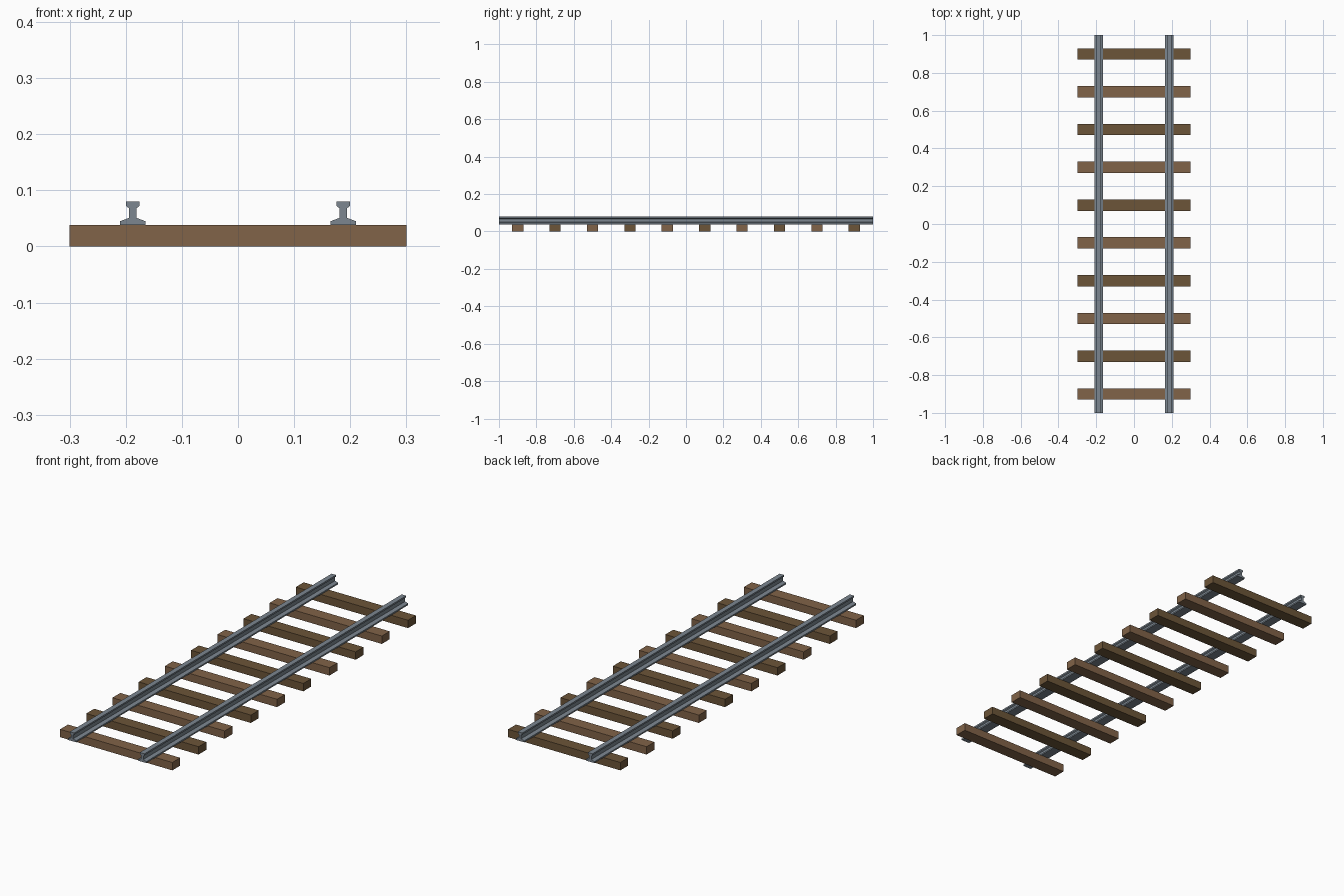
import bpy, bmesh

if "Cube" in bpy.data.objects:
    bpy.data.objects.remove(bpy.data.objects["Cube"])

LENGTH = 2.0
TIE_SIZE = (0.6, 0.06, 0.038)
RAIL_X = 0.1875

def material(name, rgb):
    m = bpy.data.materials.new(name)
    m.diffuse_color = (*rgb, 1)
    m.use_nodes = True
    m.node_tree.nodes["Principled BSDF"].inputs["Base Color"].default_value = m.diffuse_color
    return m

steel = material("steel", (0.20, 0.24, 0.28))
woods = [material("light_wood", (0.22, 0.125, 0.065)),
         material("dark_wood", (0.15, 0.09, 0.04))]

def finish(name, bm, mat):
    bmesh.ops.recalc_face_normals(bm, faces=bm.faces)
    mesh = bpy.data.meshes.new(name)
    bm.to_mesh(mesh)
    bm.free()
    mesh.materials.append(mat)
    ob = bpy.data.objects.new(name, mesh)
    bpy.context.collection.objects.link(ob)
    return ob

# Rails: half of the foot-web-head section, mirrored and extruded along y
half = [(0.0225, 0.038), (0.0225, 0.045), (0.0065, 0.051),
        (0.0065, 0.068), (0.012, 0.072), (0.012, 0.08)]
section = half + [(-x, z) for x, z in reversed(half)]

def rail(name, cx):
    bm = bmesh.new()
    face = bm.faces.new([bm.verts.new((cx + x, -LENGTH / 2, z)) for x, z in section])
    ext = bmesh.ops.extrude_face_region(bm, geom=[face], use_keep_orig=True)
    verts = [g for g in ext["geom"] if isinstance(g, bmesh.types.BMVert)]
    bmesh.ops.translate(bm, verts=verts, vec=(0, LENGTH, 0))
    finish(name, bm, steel)

rail("left_rail", -RAIL_X)
rail("right_rail", RAIL_X)

# Wooden ties, alternating in shade
for i in range(10):
    bm = bmesh.new()
    bmesh.ops.create_cube(bm, size=1)
    bmesh.ops.scale(bm, verts=bm.verts, vec=TIE_SIZE)
    tie = finish(f"tie_{i + 1}", bm, woods[i % 2])
    tie.location = (0, -0.9 + 0.2 * i, TIE_SIZE[2] / 2)
